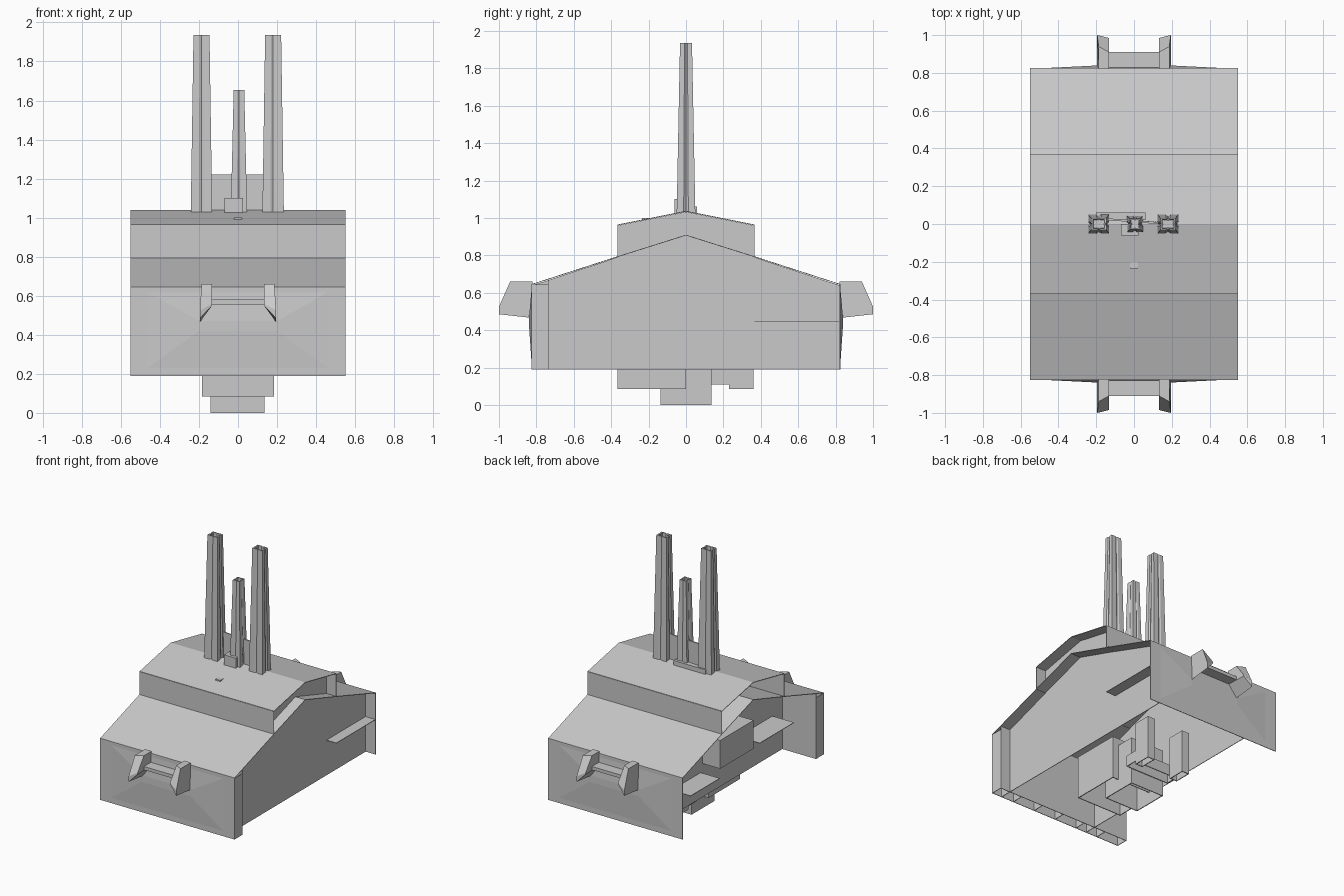
import bpy, bmesh

if "Cube" in bpy.data.objects:
    bpy.data.objects.remove(bpy.data.objects["Cube"])

grey = bpy.data.materials.new("concrete_grey")
grey.diffuse_color = (0.59, 0.59, 0.59, 1)
grey.use_nodes = True
grey.node_tree.nodes["Principled BSDF"].inputs["Base Color"].default_value = grey.diffuse_color


def make(name, verts, faces):
    me = bpy.data.meshes.new(name)
    me.from_pydata(verts, [], faces)
    bm = bmesh.new()
    bm.from_mesh(me)
    bmesh.ops.recalc_face_normals(bm, faces=bm.faces)
    bm.to_mesh(me)
    bm.free()
    me.materials.append(grey)
    ob = bpy.data.objects.new(name, me)
    bpy.context.collection.objects.link(ob)
    return ob


def loft(name, a, b):
    """Closed solid between two matching point loops."""
    n = len(a)
    sides = [(i, (i + 1) % n, n + (i + 1) % n, n + i) for i in range(n)]
    return make(name, a + b, sides + [tuple(range(n)), tuple(range(n, 2 * n))])


def slab_x(name, profile, x0, x1):
    """(y, z) profile extruded along x."""
    return loft(name, [(x0, y, z) for y, z in profile], [(x1, y, z) for y, z in profile])


def box(name, x0, x1, y0, y1, z0, z1):
    return slab_x(name, [(y0, z0), (y1, z0), (y1, z1), (y0, z1)], x0, x1)


def hood(name, x0, x1, y0, y1, z0, z1, t=0.006):
    """Thin-walled box, open at the bottom."""
    box(name + "_left", x0, x0 + t, y0, y1, z0, z1)
    box(name + "_right", x1 - t, x1, y0, y1, z0, z1)
    box(name + "_front", x0 + t, x1 - t, y0, y0 + t, z0, z1)
    box(name + "_back", x0 + t, x1 - t, y1 - t, y1, z0, z1)
    box(name + "_top", x0 + t, x1 - t, y0 + t, y1 - t, z1 - t, z1)


def sheet(name, line, x0, x1, t):
    """Thin shell following an open (y, z) line, thickened downwards."""
    return slab_x(name, line + [(y, z - t) for y, z in reversed(line)], x0, x1)


W = 0.55
T = 0.004
WALL = 0.826

# Lower gable roof, with a raised stepped roof over its ridge
sheet("lower_roof", [(-WALL, 0.646), (-0.365, 0.795), (0, 0.91), (0.365, 0.795), (WALL, 0.646)], -W, W, T)
sheet("upper_roof", [(-0.365, 0.965), (0, 1.038), (0.365, 0.965)], -W, W, T)
for s, n in ((-1, "front"), (1, "back")):
    box("roof_step_" + n, -W, W, s * 0.365 - 0.002, s * 0.365 + 0.002, 0.79, 0.962)

# Flat end walls with a faint swelling in the middle
for s, n in ((-1, "front"), (1, "back")):
    slab_x(n + "_wall", [(s * WALL, 0.19), (s * WALL, 0.643), (s * (WALL - T), 0.643),
                         (s * (WALL - T), 0.19)], -W, W)
    y0, y1 = s * (WALL - 0.002), s * (WALL + 0.013)
    loft(n + "_swelling",
         [(-0.5, y0, 0.2), (0.5, y0, 0.2), (0.5, y0, 0.64), (-0.5, y0, 0.64)],
         [(-0.2, y1, 0.42), (0.2, y1, 0.42), (0.2, y1, 0.47), (-0.2, y1, 0.47)])

# Double front wall: end returns, inner skin and ribs between
for i in range(7):
    x = -W + T / 2 + i * (2 * W - T) / 6
    box("front_rib", x - T / 2, x + T / 2, -0.824, -0.735, 0.19, 0.643)
box("front_inner_wall", -W, W, -0.735 - T, -0.735, 0.19, 0.67)

# Recessed side walls
gable = [(-0.82, 0.19), (0.82, 0.19), (0.82, 0.64), (0.365, 0.79), (0, 0.905), (-0.365, 0.79), (-0.82, 0.64)]
slab_x("right_wall", gable, 0.47 - T, 0.47)
slab_x("left_wall", gable, -0.27 - T, -0.27)
upper = [(-0.365, 0.79), (0, 0.905), (0.365, 0.79), (0.365, 0.96), (0, 1.033), (-0.365, 0.96)]
slab_x("right_gable", upper, 0.47 - T, 0.47)
slab_x("left_gable", upper, -0.27 - T, -0.27)

# Side shelves and the left annex
box("right_shelf", 0.47, W, 0.365, 0.82, 0.446, 0.45)
box("left_shelf", -0.45, -0.27, -0.62, -0.22, 0.474, 0.478)
box("left_annex", -0.42, -0.27, -0.19, 0.2, 0.44, 0.65)
box("left_landing", -0.43, -0.27, 0.22, 0.56, 0.376, 0.38)

# Underside machinery, open below
hood("under_block", -0.185, 0.185, -0.365, 0, 0.085, 0.4)
hood("under_foot", -0.14, 0.135, -0.135, 0.135, 0.0, 0.35)
hood("under_rear_bar", -0.18, 0.18, 0.135, 0.23, 0.11, 0.19)
for s in (-1, 1):
    hood("under_leg", s * 0.15 - 0.03, s * 0.15 + 0.03, 0.23, 0.36, 0.085, 0.4)

# Claws on both ends, joined by a bar
for e, n in ((-1, "front"), (1, "back")):
    outer = [(0.82, 0.465), (1.0, 0.485), (1.0, 0.525), (0.94, 0.66), (0.82, 0.66)]
    inner = [(0.82, 0.555), (0.985, 0.55), (0.985, 0.56), (0.91, 0.66), (0.82, 0.66)]
    for s in (-1, 1):
        loft(n + "_claw",
             [(s * (0.187 if z > 0.6 else 0.195), e * y, z) for y, z in outer],
             [(s * 0.133, e * y, z) for y, z in inner])
    box(n + "_claw_bar", -0.133, 0.133, min(e * 0.82, e * 0.91), max(e * 0.82, e * 0.91), 0.555, 0.58)


def chimney(name, cx, bx, by, tx, ty, z0, z1):
    """Tapered square stack with a shallow groove per side and a hollow top."""
    plan = [(1, 0.25), (1, 1), (0.25, 1), (0, 0.85), (-0.25, 1), (-1, 1), (-1, 0.25), (-0.85, 0),
            (-1, -0.25), (-1, -1), (-0.25, -1), (0, -0.85), (0.25, -1), (1, -1), (1, -0.25), (0.85, 0)]
    rings = [(bx, by, z0), (tx, ty, z1), (tx * 0.75, ty * 0.75, z1), (tx * 0.7, ty * 0.7, z1 - 0.1)]
    n = len(plan)
    verts = [(cx + px * rx, py * ry, z) for rx, ry, z in rings for px, py in plan]
    faces = [(r * n + i, r * n + (i + 1) % n, (r + 1) * n + (i + 1) % n, (r + 1) * n + i)
             for r in range(3) for i in range(n)]
    faces += [tuple(range(n)), tuple(range(3 * n, 4 * n))]
    return make(name, verts, faces)


# Three stacks on the ridge
chimney("left_chimney", -0.187, 0.055, 0.05, 0.041, 0.032, 1.02, 1.935)
chimney("right_chimney", 0.18, 0.055, 0.05, 0.041, 0.032, 1.02, 1.935)
chimney("middle_chimney", 0.005, 0.042, 0.043, 0.027, 0.03, 1.02, 1.655)
box("middle_chimney_base", -0.07, 0.025, -0.062, 0.0, 1.02, 1.1)
box("chimney_link", -0.2, 0.06, 0.02, 0.06, 1.02, 1.06)

# Web panel between the stacks
loft("chimney_web",
     [(-0.14, 0.02, 1.03), (0.14, 0.0, 1.03), (0.13, 0.0, 1.22), (-0.14, 0.02, 1.22)],
     [(-0.14, 0.03, 1.03), (0.14, 0.01, 1.03), (0.13, 0.01, 1.22), (-0.14, 0.03, 1.22)])

# Small vent on the front roof slope
box("roof_vent", -0.02, 0.02, -0.235, -0.2, 0.98, 1.0)
